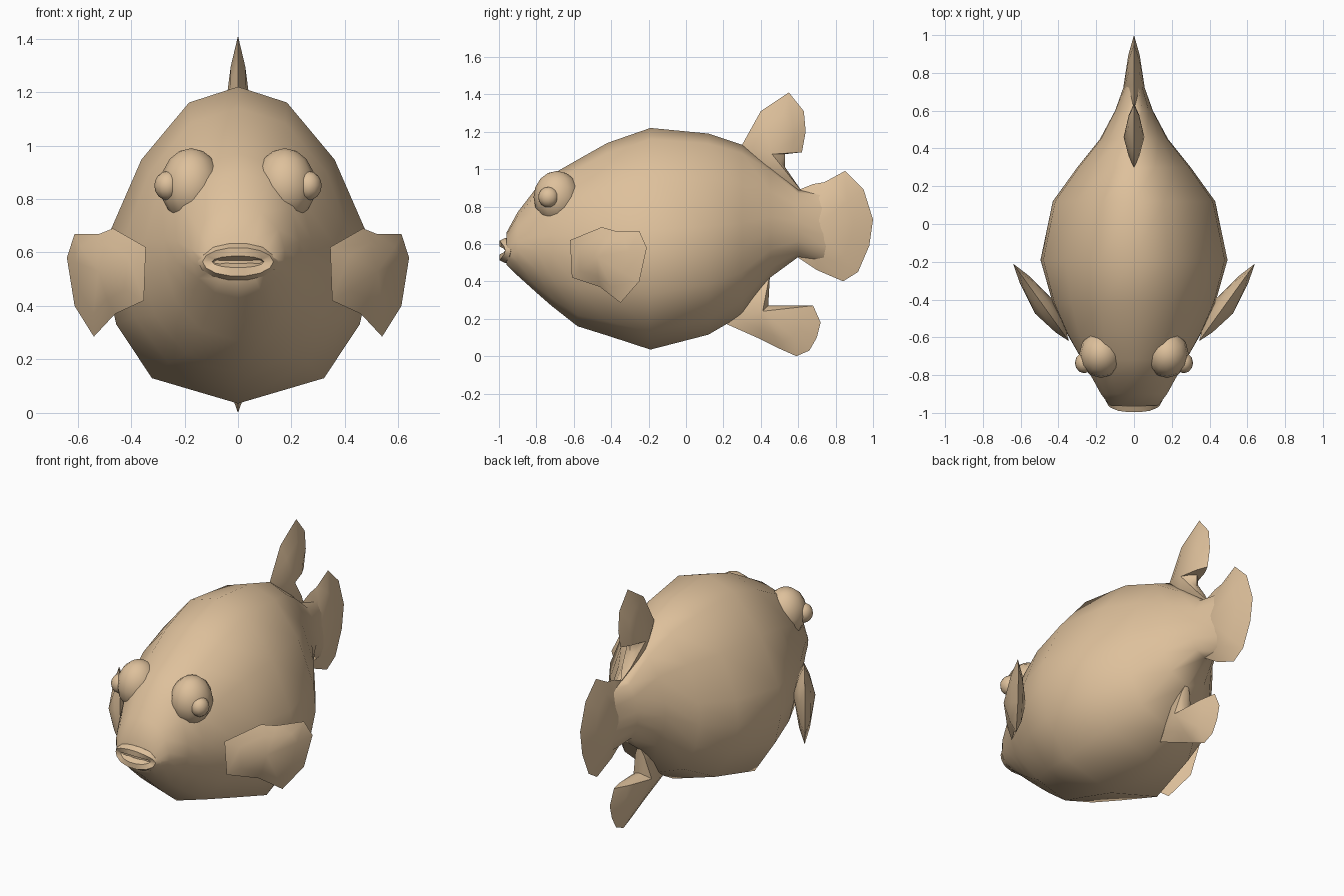
import bpy, bmesh, math
from mathutils import Vector

if "Cube" in bpy.data.objects:
    bpy.data.objects.remove(bpy.data.objects["Cube"])


def finish(name, bm, angle=50):
    bmesh.ops.recalc_face_normals(bm, faces=bm.faces)
    me = bpy.data.meshes.new(name)
    bm.to_mesh(me)
    bm.free()
    ob = bpy.data.objects.new(name, me)
    bpy.context.collection.objects.link(ob)
    bpy.ops.object.select_all(action='DESELECT')
    ob.select_set(True)
    bpy.context.view_layer.objects.active = ob
    bpy.ops.object.shade_smooth_by_angle(angle=math.radians(angle))
    m = bpy.data.materials.get("skin") or bpy.data.materials.new("skin")
    m.diffuse_color = (0.73, 0.53, 0.33, 1)
    m.use_nodes = True
    m.node_tree.nodes["Principled BSDF"].inputs["Base Color"].default_value = m.diffuse_color
    me.materials.append(m)
    return ob


# Half cross-sections (width, height), blended from head to trunk
TRUNK = [(0, 1), (.37, .95), (.73, .77), (.97, .54), (1, .40), (.92, .25), (.65, .08), (0, 0)]
HEAD = [(0, 1), (.5, .94), (.86, .76), (1, .54), (1, .40), (.86, .22), (.5, .06), (0, 0)]

# Body stations: y, top, bottom, half width, trunk blend
STATIONS = [
    (-.96, .66, .49, .13, 0), (-.90, .77, .43, .175, 0), (-.80, .90, .34, .23, 0),
    (-.72, .97, .27, .275, 0), (-.58, 1.05, .16, .355, .3), (-.42, 1.14, .11, .43, .7),
    (-.19, 1.22, .035, .495, 1), (.12, 1.19, .115, .43, 1), (.30, 1.13, .22, .30, 1),
    (.45, 1.02, .42, .18, 1), (.60, .89, .53, .10, .6), (.74, .88, .50, .05, .5),
    (.88, .82, .54, .015, .5)]


def body():
    bm = bmesh.new()
    rings = []
    for y, top, bot, w, k in STATIONS:
        half = [(h[0] + (t[0] - h[0]) * k, h[1] + (t[1] - h[1]) * k)
                for h, t in zip(HEAD, TRUNK)]
        full = half + [(-a, b) for a, b in half[-2:0:-1]]
        rings.append([bm.verts.new((a * w, y, bot + b * (top - bot))) for a, b in full])
    for r, s in zip(rings, rings[1:]):
        for i in range(len(r)):
            j = (i + 1) % len(r)
            bm.faces.new((r[i], r[j], s[j], s[i]))
    bm.faces.new(rings[0])
    bm.faces.new(rings[-1])
    finish("body", bm)


def fin(name, outline, anchor, thick, place):
    """Lens-shaped blade: sharp rim, swelling toward the anchor near its root."""
    bm = bmesh.new()
    a = Vector(anchor)
    rim = [bm.verts.new(place(y, z, 0)) for y, z in outline]
    n = len(rim)
    for side in (1, -1):
        mid = []
        for p in outline:
            q = a.lerp(Vector(p), .65)
            mid.append(bm.verts.new(place(q.x, q.y, side * thick * .5)))
        c = bm.verts.new(place(a.x, a.y, side * thick))
        for i in range(n):
            j = (i + 1) % n
            bm.faces.new((rim[i], rim[j], mid[j], mid[i]))
            bm.faces.new((mid[i], mid[j], c))
    finish(name, bm)


def flat(y, z, o):
    return (o, y, z)


def ellipsoid(name, loc, radii, seg=12, rings=8):
    bm = bmesh.new()
    bmesh.ops.create_uvsphere(bm, u_segments=seg, v_segments=rings, radius=1)
    for v in bm.verts:
        v.co = Vector([l + r * c for l, r, c in zip(loc, radii, v.co)])
    finish(name, bm)


def lips():
    bm = bmesh.new()
    n, k = 14, 6
    rings = []
    for i in range(n):
        t = 2 * math.pi * i / n
        ring = []
        for j in range(k):
            p = 2 * math.pi * j / k
            x = (.115 + .035 * math.cos(p)) * math.cos(t)
            z = .565 + (.038 + .032 * math.cos(p)) * math.sin(t)
            ring.append(bm.verts.new((x, -.966 + .035 * math.sin(p) + .03 * abs(math.cos(t)) ** 3, z)))
        rings.append(ring)
    for i in range(n):
        r, s = rings[i], rings[(i + 1) % n]
        for j in range(k):
            m = (j + 1) % k
            bm.faces.new((r[j], r[m], s[m], s[j]))
    finish("lips", bm)


body()
lips()

# Upright fins
fin("tail_fin", [(.58, .88), (.68, .92), (.74, .93), (.85, .99), (.95, .89), (1, .73),
                 (.98, .59), (.92, .45), (.84, .40), (.70, .46), (.58, .54)],
    (.70, .70), .06, flat)
fin("dorsal_fin", [(.30, 1.13), (.40, 1.31), (.55, 1.41), (.63, 1.31), (.64, 1.20),
                   (.62, 1.09), (.53, 1.08), (.53, 1.01), (.62, .88), (.40, .95)],
    (.46, 1.08), .055, flat)
fin("anal_fin", [(.22, .17), (.40, .09), (.50, .04), (.59, 0), (.66, .03), (.70, .10),
                 (.72, .18), (.68, .27), (.44, .27), (.45, .45), (.30, .40)],
    (.41, .24), .06, flat)

# Mirrored side fins and eyes
PECTORAL = [(-.62, .62), (-.45, .69), (-.38, .67), (-.25, .67), (-.21, .58),
            (-.25, .40), (-.35, .285), (-.46, .37), (-.61, .42)]
for s, tag in ((1, "left"), (-1, "right")):
    fin("pectoral_fin_" + tag, PECTORAL, (-.44, .53), .06,
        lambda y, z, o, s=s: (s * (.64 + .72 * (y + .21) + .81 * o), y - .585 * o, z))
    ellipsoid("eye_socket_" + tag, (s * .175, -.69, .85), (.115, .125, .14))
    ellipsoid("eye_" + tag, (s * .263, -.735, .85), (.05, .055, .055))
